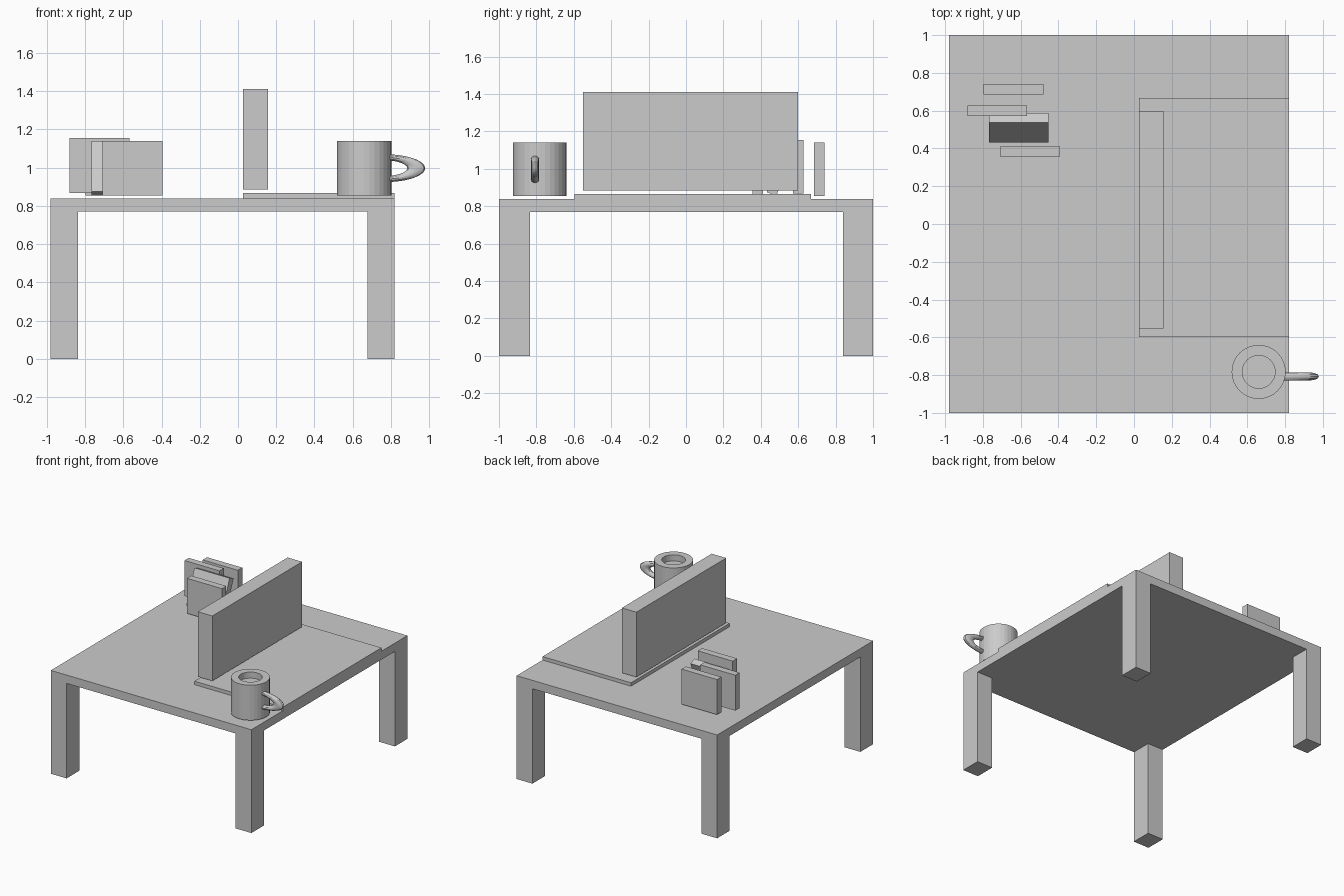
import bpy, bmesh, math
from mathutils import Matrix, Vector

if "Cube" in bpy.data.objects:
    bpy.data.objects.remove(bpy.data.objects["Cube"])


def finish(name, bm):
    bmesh.ops.recalc_face_normals(bm, faces=bm.faces[:])
    mesh = bpy.data.meshes.new(name)
    bm.to_mesh(mesh)
    bm.free()
    obj = bpy.data.objects.new(name, mesh)
    bpy.context.collection.objects.link(obj)
    return obj


def box(name, x, y, z, tilt=0.0):
    """Box from (min, max) ranges, optionally tilted about x."""
    bm = bmesh.new()
    bmesh.ops.create_cube(bm, size=1)
    size = Matrix.Diagonal((x[1] - x[0], y[1] - y[0], z[1] - z[0], 1))
    centre = Matrix.Translation((sum(x) / 2, sum(y) / 2, sum(z) / 2))
    bm.transform(centre @ Matrix.Rotation(tilt, 4, 'X') @ size)
    return finish(name, bm)


# Desk top and legs
box("desk_top", (-0.98, 0.82), (-1, 1), (0.77, 0.838))
for side, x in (("left", (-0.98, -0.838)), ("right", (0.678, 0.82))):
    for end, y in (("front", (-1, -0.835)), ("back", (0.84, 1))):
        box(f"{end}_{side}_leg", x, y, (0, 0.77))

# Desk mat and upright screen
box("desk_mat", (0.026, 0.82), (-0.597, 0.668), (0.836, 0.866))
box("screen", (0.026, 0.156), (-0.552, 0.599), (0.885, 1.412))

# Books, one of them leaning back
box("book_back", (-0.797, -0.48), (0.685, 0.741), (0.855, 1.14))
box("book_middle", (-0.882, -0.567), (0.573, 0.628), (0.867, 1.155))
box("book_leaning", (-0.767, -0.452), (0.4825, 0.5375), (0.855, 1.14), math.radians(-22))
box("book_front", (-0.708, -0.394), (0.356, 0.412), (0.855, 1.14))

# Mug body, a turned profile of (radius, height)
SIDES = 32
profile = [(0.143, 0.855), (0.143, 1.14), (0.087, 1.14), (0.087, 1.09)]
bm = bmesh.new()
rings = []
for r, z in profile:
    rings.append([bm.verts.new((0.66 + r * math.cos(math.tau * i / SIDES),
                                -0.783 + r * math.sin(math.tau * i / SIDES), z))
                  for i in range(SIDES)])
for a, b in zip(rings, rings[1:]):
    for i in range(SIDES):
        j = (i + 1) % SIDES
        bm.faces.new((a[i], a[j], b[j], b[i]))
bm.faces.new(rings[0])
bm.faces.new(rings[-1])
finish("mug", bm)

# Mug handle, half of a stretched ring with its ends inside the mug wall
STEPS, TUBE = 24, 12
bm = bmesh.new()
rings = []
for i in range(STEPS + 1):
    u = math.pi * (i / STEPS - 0.5)
    ring = []
    for k in range(TUBE):
        v = math.tau * k / TUBE
        r = 0.057 + 0.016 * math.cos(v)
        ring.append(bm.verts.new((0.765 + 2.93 * r * math.cos(u),
                                  -0.807 + 0.021 * math.sin(v),
                                  0.997 + r * math.sin(u))))
    rings.append(ring)
for a, b in zip(rings, rings[1:]):
    for k in range(TUBE):
        n = (k + 1) % TUBE
        bm.faces.new((a[k], a[n], b[n], b[k]))
bm.faces.new(rings[0])
bm.faces.new(rings[-1])
handle = finish("mug_handle", bm)
bpy.context.view_layer.objects.active = handle
handle.select_set(True)
bpy.ops.object.shade_smooth_by_angle()
